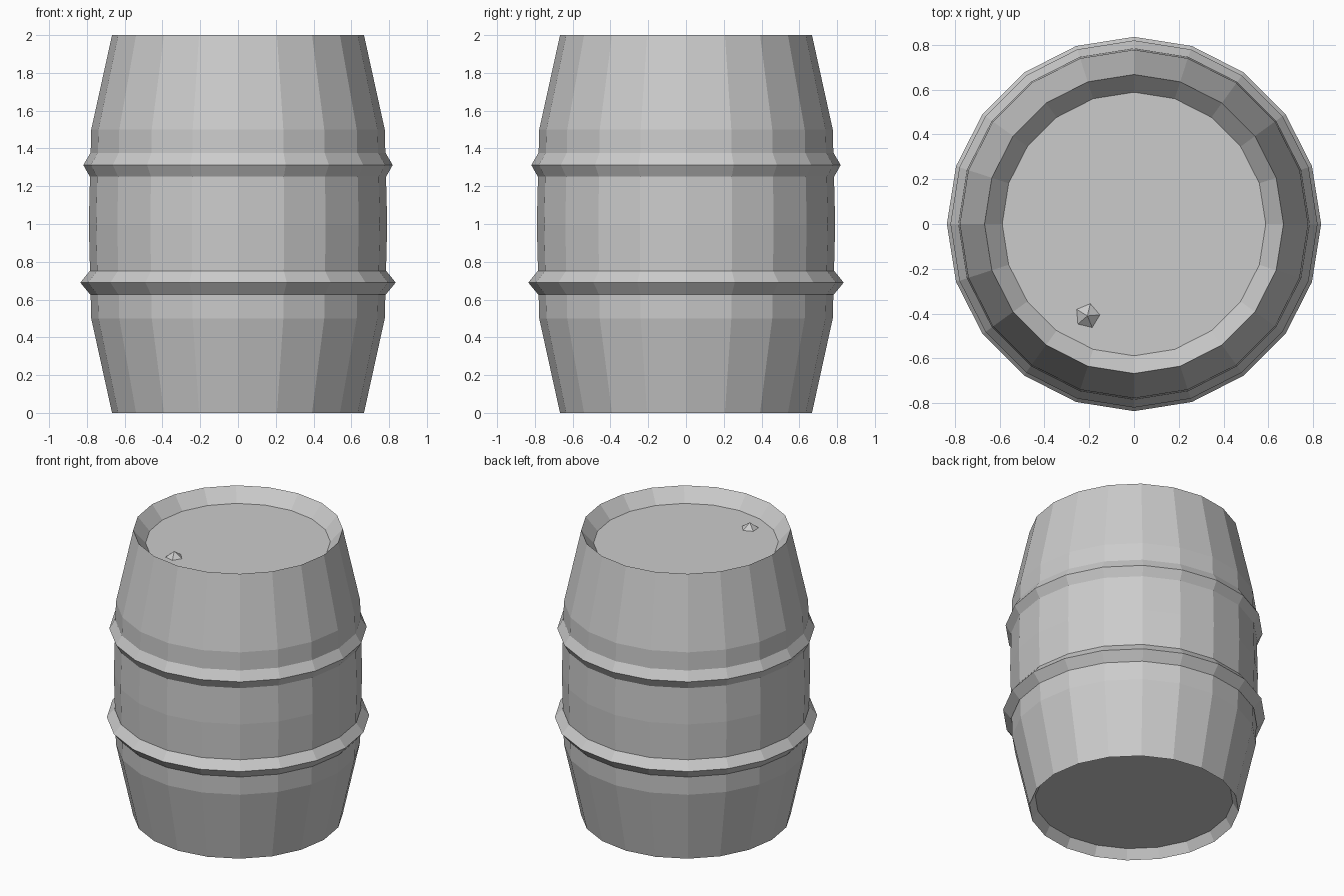
import bpy, bmesh
from math import cos, sin, pi

if "Cube" in bpy.data.objects:
    bpy.data.objects.remove(bpy.data.objects["Cube"])

SIDES = 20


def lathe(name, profile, sides=SIDES, centre=(0, 0), turn=0.0, cap_start=False, cap_end=False):
    """Revolve (radius, z) points, bottom to top, into a flat-faced object."""
    bm = bmesh.new()
    rings = []
    for r, z in profile:
        rings.append([bm.verts.new((centre[0] + r * cos(turn + 2 * pi * i / sides),
                                    centre[1] + r * sin(turn + 2 * pi * i / sides), z))
                      for i in range(sides)])
    for a, b in zip(rings, rings[1:]):
        for i in range(sides):
            j = (i + 1) % sides
            bm.faces.new((a[i], a[j], b[j], b[i]))
    if cap_start:
        bm.faces.new(rings[0][::-1])
    if cap_end:
        bm.faces.new(rings[-1])
    mesh = bpy.data.meshes.new(name)
    bm.to_mesh(mesh)
    bm.free()
    obj = bpy.data.objects.new(name, mesh)
    bpy.context.collection.objects.link(obj)
    return obj


# Bulging body with recessed bottom and lid
lathe("barrel_body",
      [(0.63, 0.065), (0.667, 0), (0.777, 0.5), (0.79, 1.0), (0.777, 1.5),
       (0.667, 2.0), (0.588, 1.91)],
      cap_start=True, cap_end=True)

# Ridged hoops
lathe("lower_hoop", [(0.784, 0.628), (0.835, 0.69), (0.786, 0.75)])
lathe("upper_hoop", [(0.785, 1.252), (0.819, 1.312), (0.782, 1.375)])

# Five-sided plug on the lid
bpy.ops.mesh.primitive_cone_add(vertices=5, radius1=0.063, radius2=0, depth=0.045,
                                location=(-0.208, -0.41, 1.9275),
                                rotation=(0, 0, -pi / 2 + 0.08))
bpy.context.object.name = "plug"
